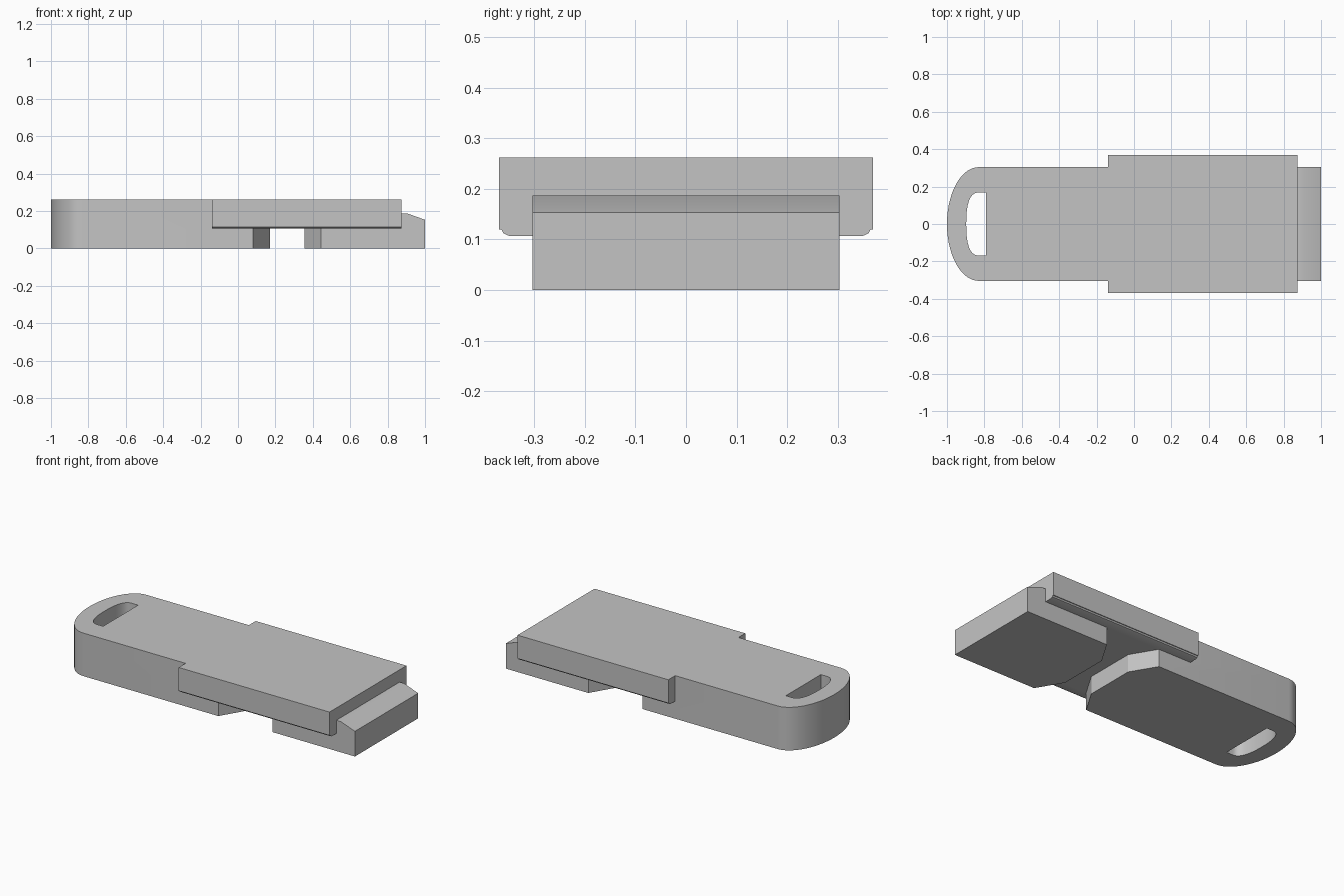
import bpy, bmesh, math
from mathutils import Vector

cube = bpy.data.objects.get("Cube")
if cube:
    bpy.data.objects.remove(cube, do_unlink=True)

grey = bpy.data.materials.new("plain grey")
grey.use_nodes = True
grey.diffuse_color = (0.55, 0.55, 0.55, 1)
grey.node_tree.nodes["Principled BSDF"].inputs["Base Color"].default_value = grey.diffuse_color

HALF = 0.304       # half width of the body
TOP = 0.262
NOSE = 0.154       # y where the angled foot ends become flat


def prism(name, points, direction, slope=None):
    """Extrude a closed outline; slope is an optional (point, normal) trim plane."""
    bm = bmesh.new()
    face = bm.faces.new([bm.verts.new(p) for p in points])
    out = bmesh.ops.extrude_face_region(bm, geom=[face])
    moved = [v for v in out["geom"] if isinstance(v, bmesh.types.BMVert)]
    bmesh.ops.translate(bm, verts=moved, vec=direction)
    if slope:
        cut = bmesh.ops.bisect_plane(bm, geom=bm.verts[:] + bm.edges[:] + bm.faces[:],
                                     plane_co=slope[0], plane_no=slope[1], clear_outer=True)
        rim = [e for e in cut["geom_cut"] if isinstance(e, bmesh.types.BMEdge)]
        bmesh.ops.edgeloop_fill(bm, edges=rim)
    bmesh.ops.recalc_face_normals(bm, faces=bm.faces[:])
    mesh = bpy.data.meshes.new(name)
    bm.to_mesh(mesh)
    bm.free()
    mesh.materials.append(grey)
    obj = bpy.data.objects.new(name, mesh)
    bpy.context.collection.objects.link(obj)
    return obj


def rounded_end(cx, rx, ry, power, steps=28):
    """Half superellipse bulging towards -x, from +y round to -y."""
    pts = []
    for i in range(steps + 1):
        a = math.pi * i / steps
        s, c = max(math.sin(a), 0), math.cos(a)
        pts.append((cx - rx * s ** (2 / power), math.copysign(ry * abs(c) ** (2 / power), c)))
    return pts


def combine(target, other, operation):
    other.hide_render = True
    mod = target.modifiers.new(operation.title(), 'BOOLEAN')
    mod.operation, mod.object, mod.solver = operation, other, 'EXACT'
    bpy.context.view_layer.objects.active = target
    bpy.ops.object.modifier_apply(modifier=mod.name)
    bpy.data.objects.remove(other, do_unlink=True)


# Handle body: rounded grip end, angled nose at the other end
outline = rounded_end(-0.83, 0.17, HALF, 2) + [(0.08, -HALF), (0.17, -NOSE), (0.17, NOSE), (0.08, HALF)]
body = prism("handle_body", [(x, y, 0) for x, y in outline], (0, 0, TOP))

# Strap slot through the grip
slot = rounded_end(-0.83, 0.067, 0.168, 2.5) + [(-0.79, -0.168), (-0.79, 0.168)]
combine(body, prism("slot_cutter", [(x, y, -0.1) for x, y in slot], (0, 0, 0.5)), 'DIFFERENCE')

# Wide top plate with rounded lower edges
edge = [(0.37, TOP), (0.37, 0.12), (0.365, 0.12), (0.361, 0.112), (0.35, 0.107)]
section = edge + [(-y, z) for y, z in reversed(edge)]
combine(body, prism("top_plate", [(-0.14, y, z) for y, z in section], (1.015, 0, 0)), 'UNION')

# Tongue block: angled inner end, sloped tip
plan = [(1, -HALF), (1, HALF), (0.445, HALF), (0.355, NOSE), (0.355, -NOSE), (0.445, -HALF)]
tip = (Vector((1, 0, 0.153)), Vector((0.034, 0, 0.095)).normalized())
combine(body, prism("tongue_block", [(x, y, 0) for x, y in plan], (0, 0, 0.187), tip), 'UNION')

# Smooth the curved walls, keep the edges sharp
bpy.ops.object.select_all(action='DESELECT')
body.select_set(True)
bpy.context.view_layer.objects.active = body
bpy.ops.object.shade_smooth_by_angle(angle=math.radians(25))
